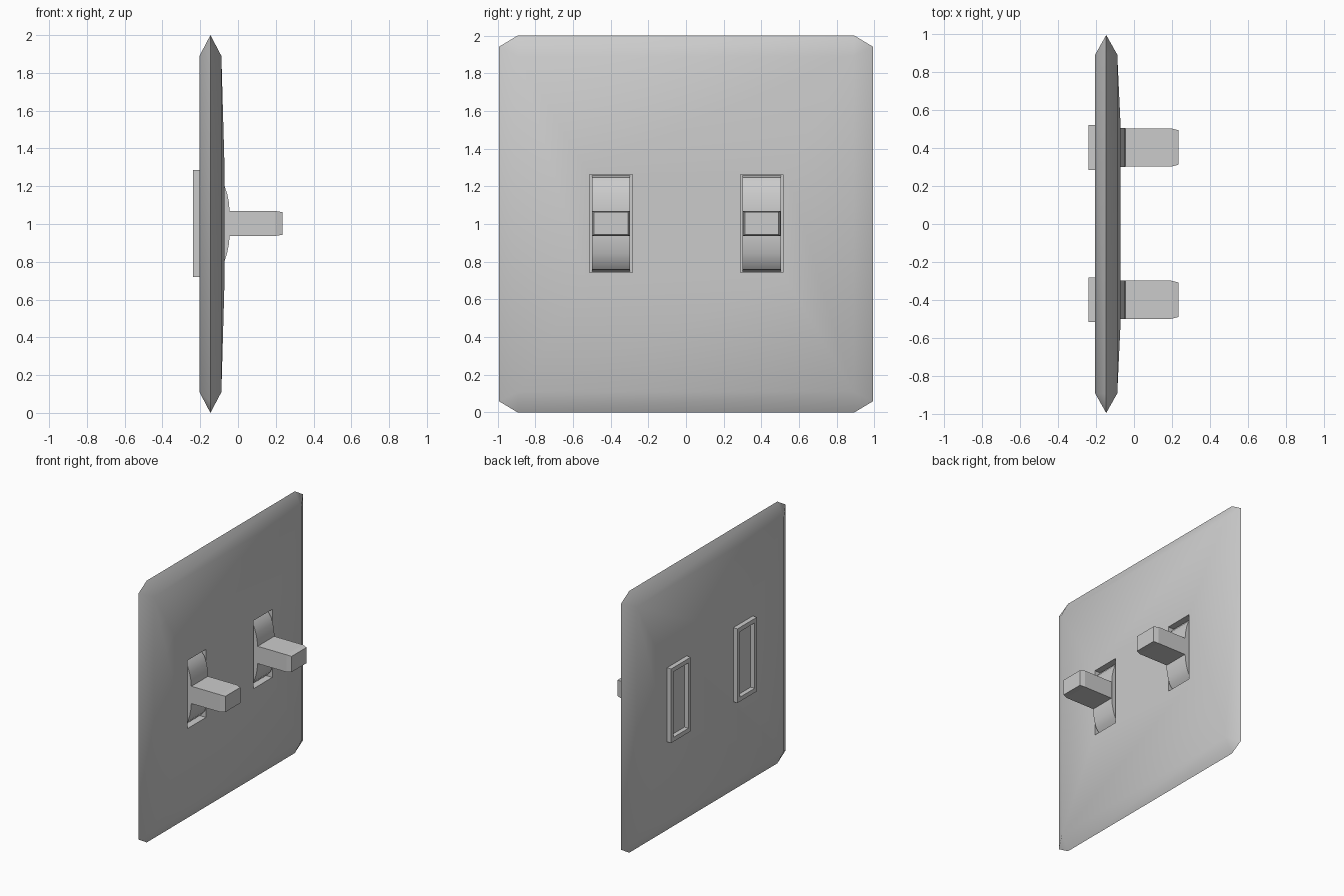
import bpy, bmesh

if "Cube" in bpy.data.objects:
    bpy.data.objects.remove(bpy.data.objects["Cube"])

ZC = 1.003  # height of the switch centres


def make(name, loops, closed=False):
    """Skin a series of equal-length loops; cap the ends, or join them if closed."""
    bm = bmesh.new()
    rings = [[bm.verts.new(p) for p in loop] for loop in loops]
    n = len(rings[0])
    pairs = list(zip(rings, rings[1:]))
    if closed:
        pairs.append((rings[-1], rings[0]))
    else:
        bm.faces.new(rings[0])
        bm.faces.new(rings[-1])
    for a, b in pairs:
        for i in range(n):
            j = (i + 1) % n
            bm.faces.new((a[i], a[j], b[j], b[i]))
    bmesh.ops.remove_doubles(bm, verts=bm.verts, dist=1e-5)
    bmesh.ops.recalc_face_normals(bm, faces=bm.faces)
    me = bpy.data.meshes.new(name)
    bm.to_mesh(me)
    bm.free()
    ob = bpy.data.objects.new(name, me)
    bpy.context.collection.objects.link(ob)
    return ob


def activate(ob):
    bpy.ops.object.select_all(action='DESELECT')
    ob.select_set(True)
    bpy.context.view_layer.objects.active = ob


def rect(x, yc, hy, hz, zc=ZC):
    return [(x, yc - hy, zc - hz), (x, yc + hy, zc - hz),
            (x, yc + hy, zc + hz), (x, yc - hy, zc + hz)]


def octagon(x, hy, hz, cy, cz):
    """Rectangle with clipped corners, centred on the plate."""
    q = [(-hy + cy, -hz), (hy - cy, -hz), (hy, -hz + cz), (hy, hz - cz),
         (hy - cy, hz), (-hy + cy, hz), (-hy, hz - cz), (-hy, -hz + cz)]
    return [(x, y, 1 + z) for y, z in q]


# Wall plate: flat back, sharp clipped rim, gently domed front
plate = make("wall_plate", [
    octagon(-0.204, 0.89, 0.89, 0, 0),
    octagon(-0.146, 0.993, 1.0, 0.1, 0.06),
    octagon(-0.088, 0.89, 0.89, 0, 0),
    octagon(-0.071, 0.53, 0.29, 0, 0)])

for side, yc in (("left", -0.398), ("right", 0.402)):
    # Opening through the plate
    cutter = make(side + "_opening_cutter",
                  [rect(-0.3, yc, 0.113, 0.26), rect(0.1, yc, 0.113, 0.26)])
    mod = plate.modifiers.new("opening", 'BOOLEAN')
    mod.operation = 'DIFFERENCE'
    mod.solver = 'EXACT'
    mod.object = cutter
    activate(plate)
    bpy.ops.object.modifier_apply(modifier=mod.name)
    bpy.data.objects.remove(cutter)

    # Raised frame on the back
    make(side + "_back_frame", [
        rect(-0.203, yc, 0.118, 0.283), rect(-0.239, yc, 0.118, 0.283),
        rect(-0.239, yc, 0.09, 0.25), rect(-0.203, yc, 0.09, 0.25)], closed=True)

    # Curved rocker inside the opening
    half = [(-0.045, 0.07), (-0.048, 0.11), (-0.058, 0.16),
            (-0.075, 0.21), (-0.105, 0.245), (-0.195, 0.25), (-0.205, 0.255)]
    profile = half + [(x, -z) for x, z in reversed(half)]
    rocker = make(side + "_rocker",
                  [[(x, yc + s, ZC + z) for x, z in profile] for s in (-0.102, 0.102)])
    activate(rocker)
    bpy.ops.object.shade_smooth_by_angle(angle=0.4)

    # Toggle lever with chamfered tip
    make(side + "_toggle", [
        rect(-0.1, yc, 0.1, 0.066), rect(0.197, yc, 0.1, 0.066),
        rect(0.235, yc, 0.09, 0.06)])

activate(plate)
bpy.ops.object.shade_smooth_by_angle(angle=0.7)
